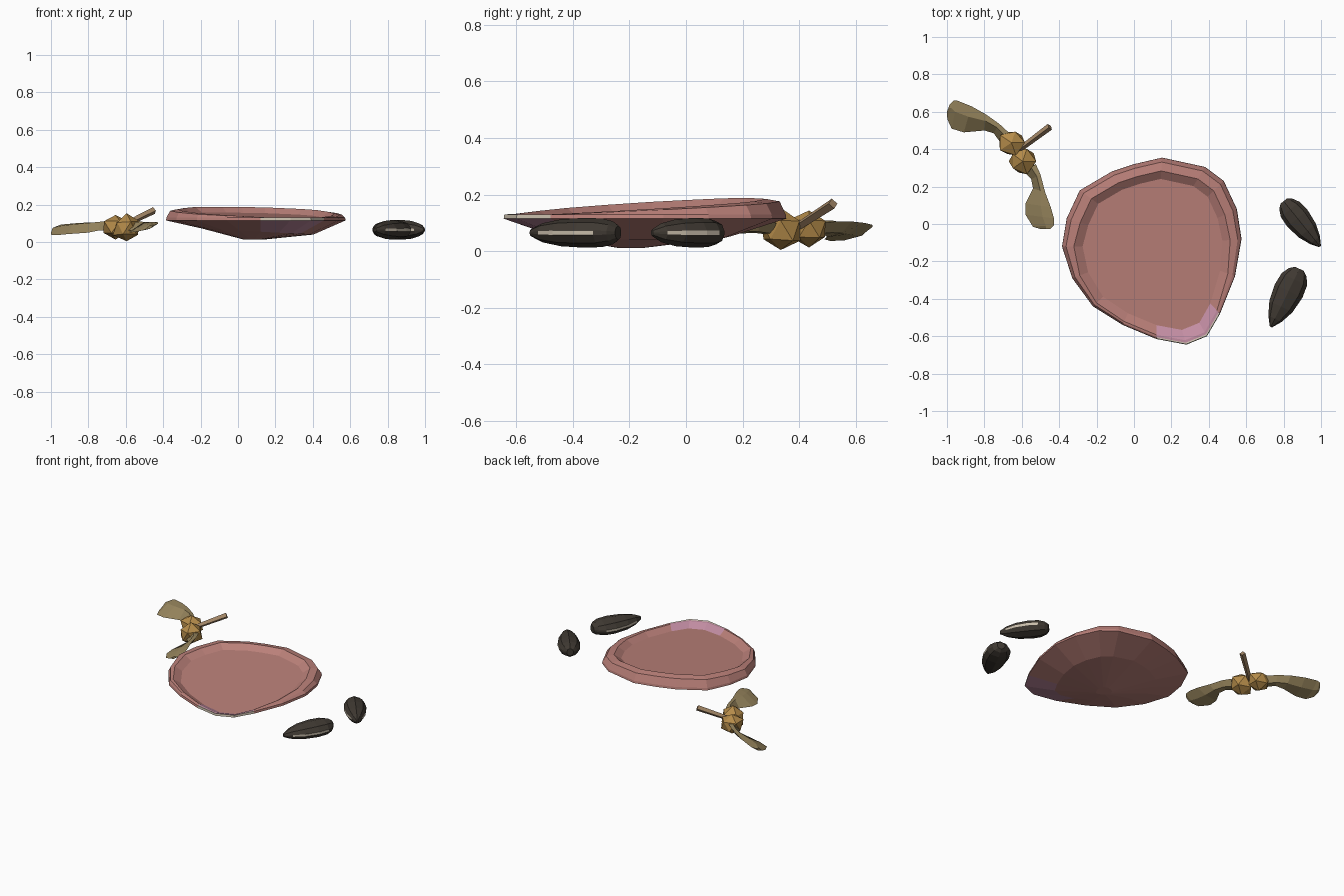
import bpy, bmesh, math, random
from mathutils import Vector

if "Cube" in bpy.data.objects:
    bpy.data.objects.remove(bpy.data.objects["Cube"])

random.seed(4)

def mat(name, r, g, b):
    m = bpy.data.materials.new(name)
    m.diffuse_color = (r, g, b, 1)
    m.use_nodes = True
    m.node_tree.nodes["Principled BSDF"].inputs["Base Color"].default_value = m.diffuse_color
    return m

PINK = mat("petal pink", 0.49, 0.215, 0.19)
LILAC = mat("petal lilac", 0.55, 0.27, 0.37)
CREAM = mat("cream", 0.57, 0.50, 0.40)
GOLD = mat("nut gold", 0.46, 0.26, 0.068)
WING = mat("wing tan", 0.31, 0.235, 0.11)
STEM = mat("stem brown", 0.36, 0.235, 0.13)
DARK = mat("husk dark", 0.05, 0.041, 0.032)

def finish(name, bm, mats):
    bmesh.ops.recalc_face_normals(bm, faces=bm.faces)
    me = bpy.data.meshes.new(name)
    bm.to_mesh(me)
    bm.free()
    for m in mats:
        me.materials.append(m)
    ob = bpy.data.objects.new(name, me)
    bpy.context.collection.objects.link(ob)
    return ob

def loft(rings, rule=None):
    """Skin closed rings of equal length and cap both ends; rule(ring, side) gives a material."""
    bm = bmesh.new()
    vs = [[bm.verts.new(p) for p in ring] for ring in rings]
    n = len(rings[0])
    for i in range(len(vs) - 1):
        for j in range(n):
            k = (j + 1) % n
            f = bm.faces.new((vs[i][j], vs[i][k], vs[i + 1][k], vs[i + 1][j]))
            if rule:
                f.material_index = rule(i, j)
    bm.faces.new(vs[0])
    bm.faces.new(vs[-1])
    return bm

# Petal: a shallow dish with a tilted rim, broad lip at the back and thin lip at the front
outline = [(.15, .355), (.38, .305), (.48, .23), (.55, .08), (.575, -.08), (.54, -.28),
           (.46, -.48), (.39, -.60), (.28, -.645), (.12, -.615), (-.06, -.54), (-.22, -.44),
           (-.33, -.29), (-.385, -.12), (-.36, .03), (-.29, .18), (-.12, .28), (0, .32)]

def petal_ring(s_back, s_front, zf, c=(.12, -.12)):
    pts = []
    for x, y in outline:
        t = min(1, max(0, (.0 - y) / .5))          # 0 at the back, 1 at the front tip
        s = s_back + (s_front - s_back) * t
        px, py = c[0] + (x - c[0]) * s, c[1] + (y - c[1]) * s
        pts.append((px, py, zf(px, py)))
    return pts

def rim_z(x, y):
    return .172 + .06 * y - .03 * x

petal_rings = [
    petal_ring(.10, .10, lambda x, y: .012, (.08, -.2)),
    petal_ring(.62, .62, lambda x, y: .056 - .055 * (x - .1), (.12, -.15)),
    petal_ring(1.0, 1.0, lambda x, y: .115),
    petal_ring(.995, .995, lambda x, y: .13),
    petal_ring(.95, .98, lambda x, y: .026 + .8 * rim_z(x, y)),
    petal_ring(.85, .955, rim_z),
    petal_ring(.76, .85, lambda x, y: rim_z(x, y) - .028),
]

def petal_rule(i, j):
    if 6 <= j <= 8:                       # front tip of the petal
        return {1: 1, 2: 2, 3: 2, 4: 1, 5: 1}.get(i, 0)
    return 0

finish("petal", loft(petal_rings, petal_rule), [PINK, LILAC, CREAM])

# Twin nuts of the winged seed
def nut(name, centre, r):
    bm = bmesh.new()
    bmesh.ops.create_icosphere(bm, subdivisions=1, radius=1)
    for v in bm.verts:
        v.co = Vector(centre) + Vector([v.co[a] * r[a] for a in range(3)]) * random.uniform(.88, 1.1)
        v.co.z = max(v.co.z, 0)
    finish(name, bm, [GOLD])

nut("nut_left", (-.655, .435, .078), (.080, .074, .070))
nut("nut_right", (-.595, .335, .073), (.077, .077, .075))

# Wings: lofted from pairs of edge points (upper edge, lower edge)
def wing(name, stations, thick):
    rings = []
    for i, (a, b) in enumerate(stations):
        a, b = Vector(a), Vector(b)
        t = thick * (1 - .6 * i / (len(stations) - 1))
        up = Vector((0, 0, t))
        m = a.lerp(b, .4)
        rings.append([a, m + up, b, m - up])
    finish(name, loft(rings), [WING])

wing("wing_left", [
    ((-.66, .48, .10), (-.71, .43, .06)),
    ((-.72, .535, .105), (-.75, .485, .06)),
    ((-.79, .585, .105), (-.80, .50, .05)),
    ((-.87, .63, .10), (-.91, .49, .042)),
    ((-.945, .66, .093), (-.975, .51, .036)),
    ((-.965, .66, .086), (-.998, .56, .038)),
    ((-.985, .64, .075), (-1.0, .60, .05))], .024)
wing("wing_right", [
    ((-.525, .32, .10), (-.59, .28, .06)),
    ((-.50, .265, .105), (-.55, .24, .065)),
    ((-.475, .17, .108), (-.54, .19, .062)),
    ((-.445, .09, .108), (-.58, .11, .055)),
    ((-.428, .03, .105), (-.580, .05, .05)),
    ((-.427, -.005, .098), (-.54, -.015, .055)),
    ((-.45, -.028, .09), (-.50, -.027, .065))], .022)

# Stem of the winged seed
def stem(name, a, b, ra, rb):
    a, b = Vector(a), Vector(b)
    q = (b - a).to_track_quat('Z', 'Y')
    rings = [[p + q @ Vector((r * math.cos(t * math.tau / 4), r * math.sin(t * math.tau / 4), 0))
              for t in range(4)] for p, r in ((a, ra), (b, rb))]
    finish(name, loft(rings), [STEM])

stem("stem", (-.61, .40, .09), (-.45, .52, .168), .015, .019)

# Striped husk seeds: faceted teardrops, cream band on both flanks
PROFILE = [(-.5, .08), (-.36, .48), (-.15, .84), (.12, 1.0), (.32, .92), (.44, .64), (.5, .3)]

def husk_seed(name, tip, butt, half_w):
    tip, butt = Vector(tip), Vector(butt)
    mid, axis = (tip + butt) / 2, butt - tip
    side = Vector((-axis.y, axis.x)).normalized()
    section = [(1, -.16), (1, .16), (.72, .7), (0, 1), (-.72, .7),
               (-1, .16), (-1, -.16), (-.72, -.7), (0, -1), (.72, -.7)]
    rings = []
    for u, s in PROFILE:
        h = .053 * s ** .6
        rings.append([(*(mid + axis * u + side * (half_w * s * a)), .065 + h * b)
                      for a, b in section])
    rule = lambda i, j: 1 if j in (0, 5) and 1 <= i <= 3 else 0
    finish(name, loft(rings, rule), [DARK, CREAM])

husk_seed("seed_back", (.995, -.12), (.80, .122), .07)
husk_seed("seed_front", (.732, -.55), (.885, -.24), .082)
